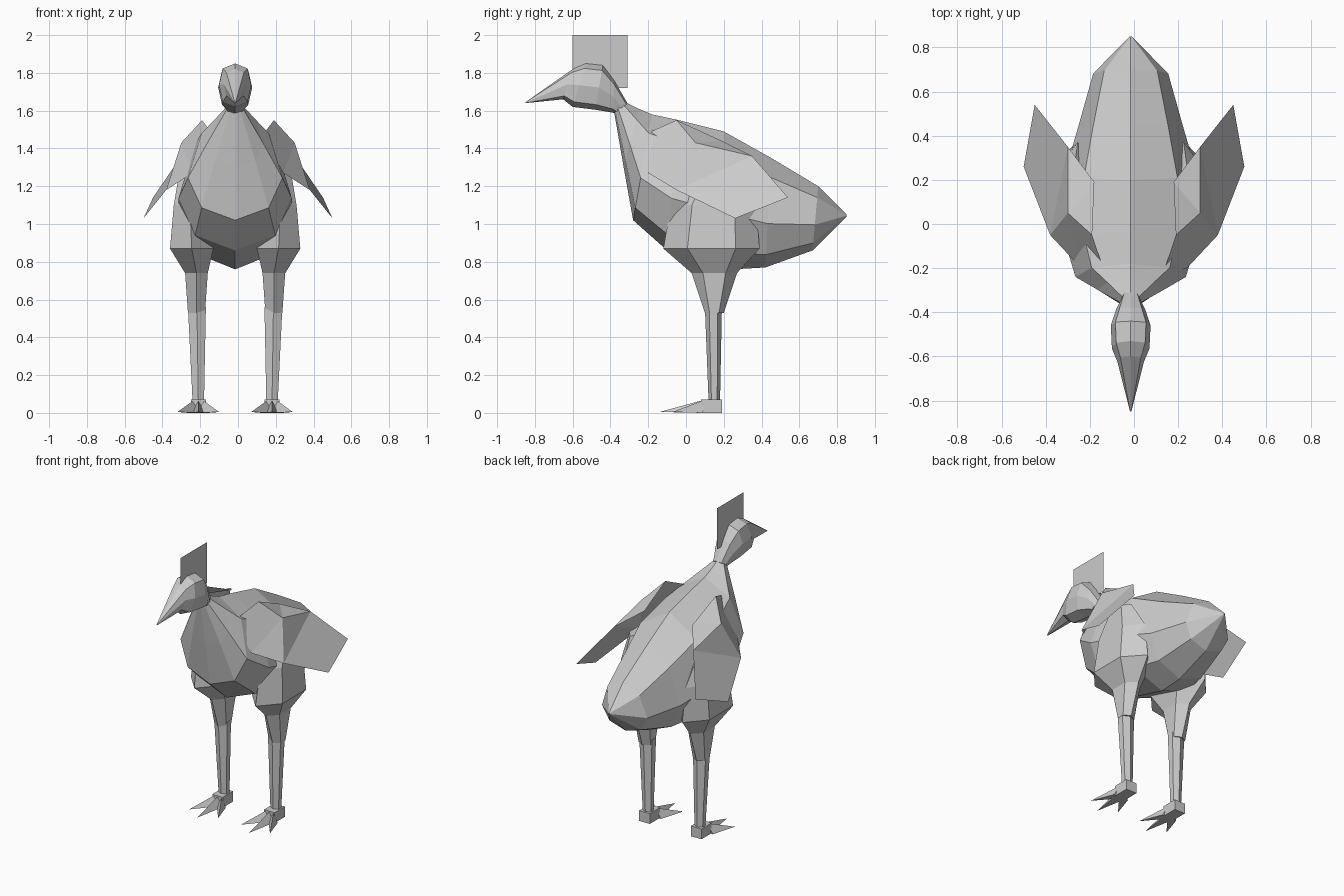
import bpy, math

cube = bpy.data.objects.get("Cube")
if cube:
    bpy.data.objects.remove(cube)

grey = bpy.data.materials.new("plain_grey")
grey.use_nodes = True
grey.diffuse_color = (0.6, 0.6, 0.6, 1)
grey.node_tree.nodes["Principled BSDF"].inputs["Base Color"].default_value = (0.6, 0.6, 0.6, 1)

MID = -0.015  # the model's own centre plane


def build(name, verts, faces):
    mesh = bpy.data.meshes.new(name)
    mesh.from_pydata(verts, [], faces)
    mesh.materials.append(grey)
    obj = bpy.data.objects.new(name, mesh)
    bpy.context.collection.objects.link(obj)
    return obj


def build_pair(name, verts, faces, centre=MID):
    build("left_" + name, verts, faces)
    flipped = [(2 * centre - x, y, z) for x, y, z in verts]
    build("right_" + name, flipped, [f[::-1] for f in faces])


def bridge(rings, n):
    faces = [(r * n + i, r * n + (i + 1) % n, (r + 1) * n + (i + 1) % n, (r + 1) * n + i)
             for r in range(rings - 1) for i in range(n)]
    last = (rings - 1) * n
    return faces + [tuple(range(n))[::-1], tuple(range(last, last + n))]


def long_loft(name, rings, n, square, belly):
    """Rings are (top y, top z, bottom y, bottom z, half width)."""
    verts = []
    for ty, tz, by, bz, w in rings:
        for i in range(n):
            a = 2 * math.pi * i / n
            s, c = math.sin(a), math.cos(a)
            side = math.copysign(abs(s) ** square, s)
            up = 0.5 + 0.5 * math.copysign(abs(c) ** square, c)
            up -= belly * (1 - abs(c))
            verts.append((MID + w * side, by + (ty - by) * up, bz + (tz - bz) * up))
    return build(name, verts, bridge(len(rings), n))


def upright_loft(rings):
    """Rings are (x min, x max, y min, y max, z), six sided."""
    verts = []
    for x0, x1, y0, y1, z in rings:
        xm, q = (x0 + x1) / 2, (y1 - y0) * 0.25
        verts += [(xm, y0, z), (x1, y0 + q, z), (x1, y1 - q, z),
                  (xm, y1, z), (x0, y1 - q, z), (x0, y0 + q, z)]
    return verts, bridge(len(rings), 6)


# Pear-shaped body from neck to tail
long_loft("body", [
    (-0.33, 1.65, -0.38, 1.59, 0.04),
    (-0.25, 1.61, -0.33, 1.30, 0.15),
    (-0.18, 1.58, -0.28, 1.02, 0.25),
    (-0.04, 1.55, -0.10, 0.86, 0.30),
    (0.20, 1.49, 0.25, 0.76, 0.30),
    (0.45, 1.35, 0.42, 0.77, 0.24),
    (0.70, 1.20, 0.67, 0.86, 0.17),
    (0.85, 1.05, 0.85, 1.04, 0.005)], 8, 1.0, 0.1)

# Head and beak
long_loft("head", [
    (-0.53, 1.85, -0.60, 1.62, 0.085),
    (-0.44, 1.84, -0.48, 1.605, 0.09),
    (-0.38, 1.76, -0.39, 1.59, 0.065),
    (-0.31, 1.64, -0.36, 1.58, 0.04)], 8, 0.75, 0.0)
long_loft("beak", [
    (-0.85, 1.645, -0.85, 1.64, 0.003),
    (-0.60, 1.82, -0.65, 1.66, 0.06),
    (-0.53, 1.85, -0.60, 1.62, 0.085)], 8, 0.75, 0.0)

# Flat upright crest
build("crest", [(MID, -0.60, 1.72), (MID, -0.31, 1.72), (MID, -0.31, 2.0), (MID, -0.60, 2.0)],
      [(0, 1, 2, 3)])

# Folded sheet wings
build_pair("wing", [
    (0.13, -0.23, 1.47), (0.19, -0.05, 1.55), (0.18, 0.19, 1.44), (0.30, 0.35, 1.36),
    (0.45, 0.54, 1.14), (0.50, 0.26, 1.03), (0.38, -0.05, 1.18), (0.24, -0.20, 1.27),
    (0.30, 0.05, 1.43)],
    [(0, 7, 8, 1), (7, 6, 8), (1, 8, 2), (2, 8, 3), (8, 6, 3), (3, 6, 5, 4)], 0)

# Thighs, tapering to the knee
build_pair("thigh", *upright_loft([
    (0.20, 0.28, 0.06, 0.26, 1.28),
    (0.14, 0.31, -0.08, 0.37, 1.10),
    (0.10, 0.33, -0.12, 0.39, 0.87),
    (0.13, 0.25, 0.03, 0.27, 0.74),
    (0.145, 0.235, 0.10, 0.20, 0.53)]))

# Shanks
build_pair("shank", *upright_loft([
    (0.14, 0.235, 0.10, 0.19, 0.56),
    (0.15, 0.21, 0.12, 0.18, 0.05)]))

# Heel blocks
build_pair("heel", [(x, y, z) for z in (0, 0.07) for x, y in
                    ((0.14, 0.08), (0.22, 0.08), (0.22, 0.19), (0.14, 0.19))],
           bridge(2, 4))

# Three pointed toes on each foot
for name, side, tip_y in (("inner", -1, -0.07), ("middle", 0, -0.14), ("outer", 1, -0.07)):
    x, spread = 0.18 + side * 0.02, 0.035
    tip = (0.18 + side * 0.11, tip_y, 0.005)
    base = [(x - spread, 0.09, 0), (x + spread, 0.09, 0), (x, 0.10, 0.07)]
    build_pair(name + "_toe", base + [tip],
               [(0, 1, 2), (0, 3, 1), (1, 3, 2), (2, 3, 0)])
